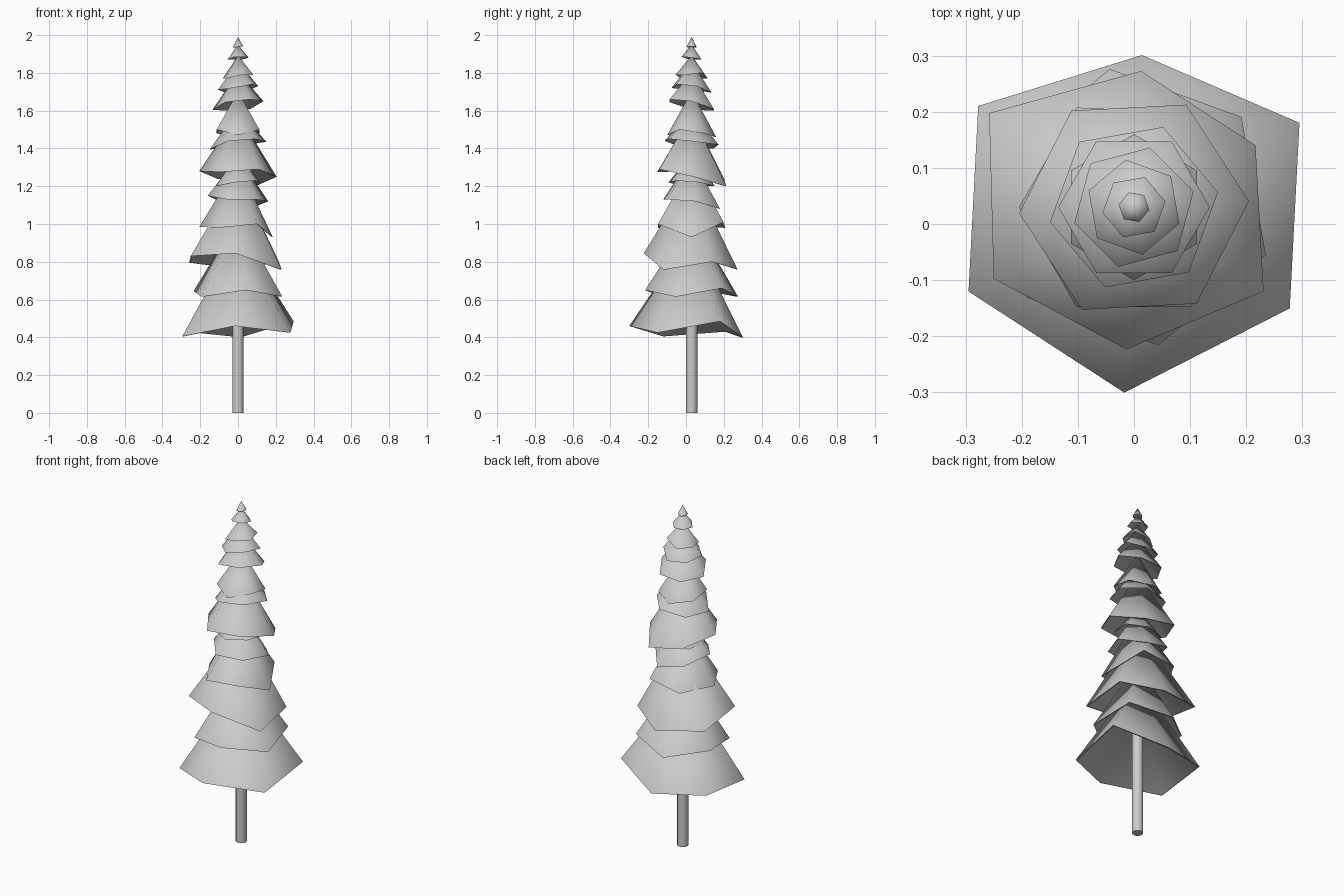
import bpy, bmesh, math

if "Cube" in bpy.data.objects:
    bpy.data.objects.remove(bpy.data.objects["Cube"])

CY = 0.03      # the tree axis sits slightly behind the centre

# radius, rotation, slope (cone height per radius), heights of the six rim corners
TIERS = [
    (0.331, 27, 1.55, (.485, .40, .43, .405, .46, .425)),
    (0.25, 40, 1.6, (.66, .615, .645, .615, .65, .615)),
    (0.27, 27, 1.7, (.80, .76, .795, .83, .845, .758)),
    (0.205, 0, 1.65, (.93, 1.01, .98, .985, .98, 1.0)),
    (0.162, 8, 1.45, (1.12, 1.08, 1.12, 1.15, 1.13, 1.13)),
    (0.125, 20, 1.3, (1.22, 1.20, 1.20, 1.20, 1.22, 1.23)),
    (0.205, 3, 1.6, (1.25, 1.20, 1.24, 1.28, 1.275, 1.29)),
    (0.152, 10, 1.2, (1.435, 1.42, 1.40, 1.395, 1.44, 1.45)),
    (0.13, 30, 1.7, (1.48, 1.46, 1.48, 1.50, 1.47, 1.50)),
    (0.135, 0, 1.3, (1.65, 1.61, 1.60, 1.605, 1.645, 1.66)),
    (0.11, 15, 1.3, (1.73, 1.695, 1.70, 1.71, 1.72, 1.74)),
    (0.086, 40, 1.3, (1.80, 1.77, 1.77, 1.77, 1.79, 1.79)),
    (0.057, 10, 1.3, (1.88, 1.87, 1.87, 1.87, 1.885, 1.885)),
    (0.028, 50, 1.9, (1.94, 1.935, 1.935, 1.935, 1.94, 1.94)),
]
# uneven corner reach of the broad tiers
REACH = {0: (1, .82, 1, 1, 1, 1), 2: (.9, .9, 1.14, 1.04, .94, 1.02),
         3: (.9, .95, 1, 1, 1, 1)}


def finish(obj, angle):
    bpy.ops.object.select_all(action='DESELECT')
    obj.select_set(True)
    bpy.context.view_layer.objects.active = obj
    bpy.ops.object.shade_smooth_by_angle(angle=math.radians(angle))


def branch_tier(name, radius, rot, slope, heights, reach):
    """Hollow six-sided cone with a ragged rim and a thin wall."""
    bm = bmesh.new()
    top = sum(heights) / 6 + slope * radius

    def ring(scale):
        out = []
        for k, z in enumerate(heights):
            a = math.radians(rot + 60 * k)
            r = radius * reach[k] * scale
            out.append(bm.verts.new((r * math.cos(a), CY + r * math.sin(a), z)))
        return out

    outer, inner = ring(1), ring(0.97)
    tip = bm.verts.new((0, CY, top))
    inner_tip = bm.verts.new((0, CY, top - 0.06 * radius))
    for k in range(6):
        n = (k + 1) % 6
        bm.faces.new((outer[k], outer[n], tip))
        bm.faces.new((inner[n], inner[k], inner_tip))
        bm.faces.new((outer[n], outer[k], inner[k], inner[n]))
    bmesh.ops.recalc_face_normals(bm, faces=bm.faces)
    mesh = bpy.data.meshes.new(name)
    bm.to_mesh(mesh)
    bm.free()
    obj = bpy.data.objects.new(name, mesh)
    bpy.context.collection.objects.link(obj)
    finish(obj, 85)


# Branch tiers, from the widest at the bottom to the tip
for i, tier in enumerate(TIERS):
    branch_tier(f"branch_tier_{i + 1}", *tier, REACH.get(i, (1,) * 6))

# Trunk
bpy.ops.mesh.primitive_cylinder_add(vertices=12, radius=0.03, depth=0.9, location=(0, CY, 0.45))
trunk = bpy.context.object
trunk.name = "trunk"
finish(trunk, 40)
